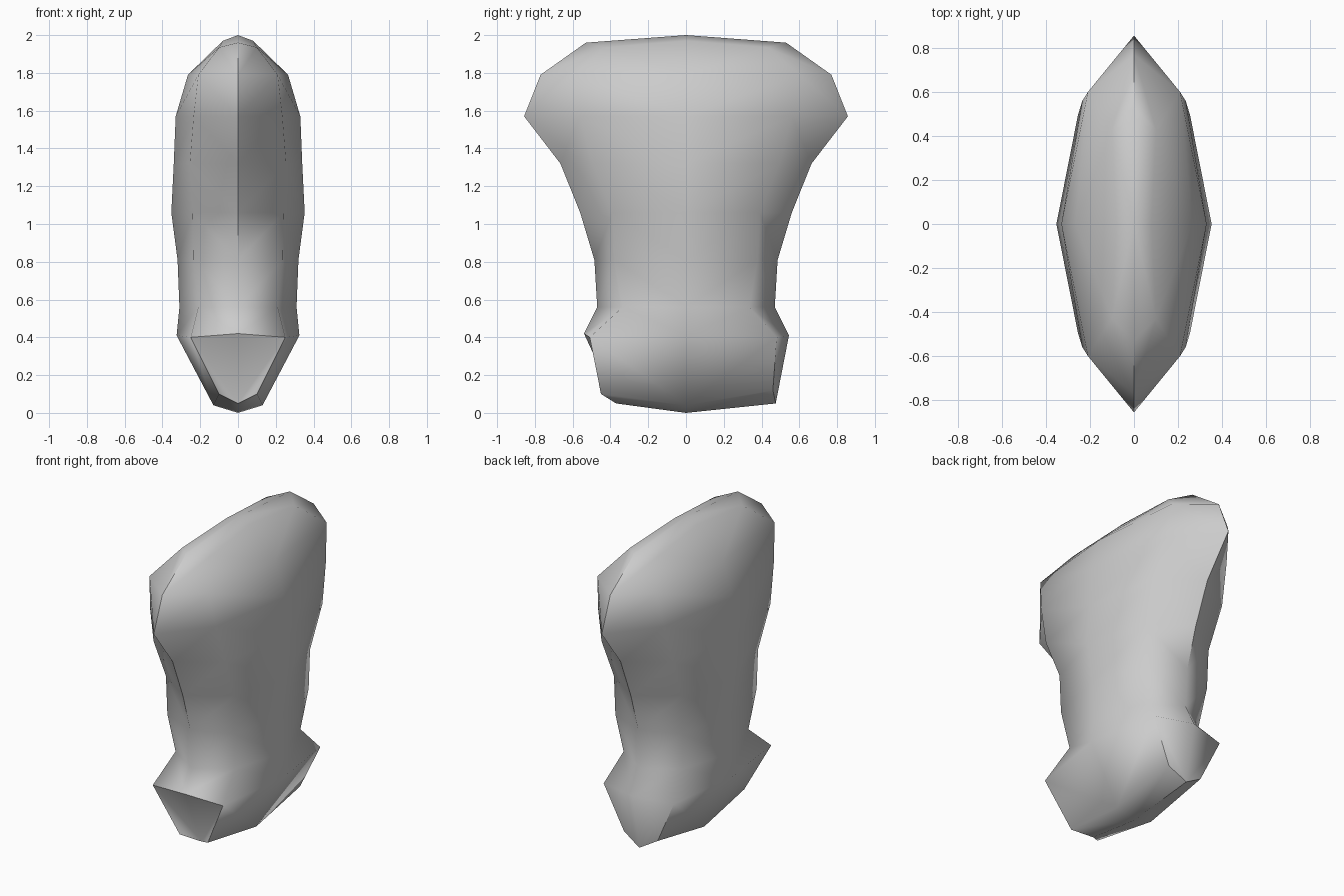
import bpy, bmesh

if "Cube" in bpy.data.objects:
    bpy.data.objects.remove(bpy.data.objects["Cube"])

# Each ring: side (x, z), front corner (x, y, z), front (y, z),
#            back corner (x, y, z), back (y, z)
def even_ring(z, side, cx, cy, depth):
    return ((side, z), (cx, -cy, z), (-depth, z), (cx, cy, z), (depth, z))

rings = [
    # base, flat at the front and pointed at the back
    ((0.13, 0.04), (0.10, -0.45, 0.10), (-0.37, 0.05), (0.12, 0.46, 0.12), (0.475, 0.05)),
    ((0.325, 0.41), (0.25, -0.51, 0.40), (-0.54, 0.42), (0.25, 0.48, 0.40), (0.545, 0.41)),
    # waist to shoulders
    even_ring(0.56, 0.31, 0.21, 0.335, 0.47),
    even_ring(0.81, 0.32, 0.237, 0.38, 0.485),
    even_ring(1.06, 0.353, 0.24, 0.39, 0.56),
    even_ring(1.32, 0.34, 0.255, 0.495, 0.665),
    even_ring(1.57, 0.33, 0.235, 0.56, 0.857),
    even_ring(1.79, 0.265, 0.21, 0.60, 0.77),
    # top ridge
    ((0.08, 1.97), (0.10, -0.43, 1.935), (-0.53, 1.96), (0.10, 0.43, 1.935), (0.53, 1.96)),
]

bm = bmesh.new()
loops = []
for side, fc, f, bc, b in rings:
    pts = [(side[0], 0, side[1]), bc, (0, *b), (-bc[0], bc[1], bc[2]),
           (-side[0], 0, side[1]), (-fc[0], fc[1], fc[2]), (0, *f), fc]
    loops.append([bm.verts.new(p) for p in pts])

# Body walls
for lo, hi in zip(loops, loops[1:]):
    for i in range(8):
        j = (i + 1) % 8
        # mirror the diagonal so both halves match
        if i in (0, 2, 4, 6):
            bm.faces.new((lo[i], lo[j], hi[j]))
            bm.faces.new((lo[i], hi[j], hi[i]))
        else:
            bm.faces.new((lo[i], lo[j], hi[i]))
            bm.faces.new((lo[j], hi[j], hi[i]))

# Pointed caps
for loop, z in ((loops[0], 0.0), (loops[-1], 2.0)):
    tip = bm.verts.new((0, 0, z))
    for i in range(8):
        bm.faces.new((loop[i], loop[(i + 1) % 8], tip))

bmesh.ops.recalc_face_normals(bm, faces=bm.faces[:])
mesh = bpy.data.meshes.new("torso")
bm.to_mesh(mesh)
bm.free()
torso = bpy.data.objects.new("torso", mesh)
bpy.context.collection.objects.link(torso)

# Smooth surface with the hardest edges kept
bpy.context.view_layer.objects.active = torso
torso.select_set(True)
bpy.ops.object.shade_smooth_by_angle(angle=1.05)
